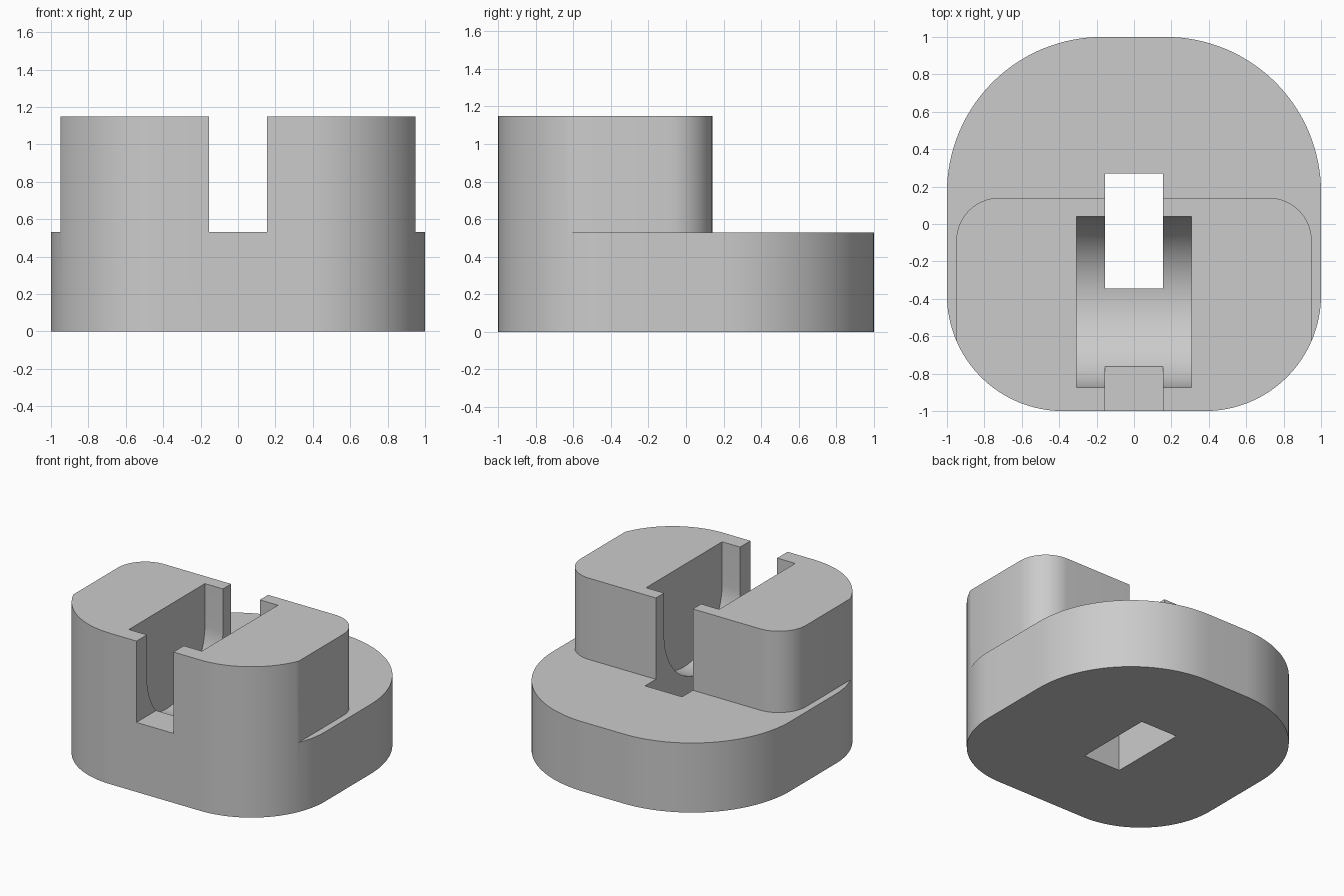
import bpy
from math import sin, cos, pi
from mathutils import Vector

cube = bpy.data.objects.get("Cube")
if cube:
    bpy.data.objects.remove(cube, do_unlink=True)

grey = bpy.data.materials.new("plain_grey")
grey.use_nodes = True
grey.diffuse_color = (0.6, 0.6, 0.6, 1)
grey.node_tree.nodes["Principled BSDF"].inputs["Base Color"].default_value = (0.6, 0.6, 0.6, 1)


def arc(cx, cy, r, start, end, steps=32):
    """Points along an arc, angles in quarter turns."""
    angles = [(start + (end - start) * i / steps) * pi / 2 for i in range(steps + 1)]
    return [(cx + r * cos(a), cy + r * sin(a)) for a in angles]


def prism(name, profile, low, high, along_x=False):
    """Extrude a 2D profile along z, or a (y, z) profile along x."""
    def place(p, h):
        return Vector((h, *p)) if along_x else Vector((*p, h))
    n = len(profile)
    verts = [place(p, low) for p in profile] + [place(p, high) for p in profile]
    faces = [list(range(n))[::-1], list(range(n, 2 * n))]
    faces += [(i, (i + 1) % n, n + (i + 1) % n, n + i) for i in range(n)]
    mesh = bpy.data.meshes.new(name)
    mesh.from_pydata(verts, [], faces)
    mesh.materials.append(grey)
    obj = bpy.data.objects.new(name, mesh)
    bpy.context.collection.objects.link(obj)
    return obj


def box_profile(x, y0, y1):
    return [(-x, y0), (x, y0), (x, y1), (-x, y1)]


def cut(target, cutter):
    cutter.hide_render = True
    mod = target.modifiers.new("cut", "BOOLEAN")
    mod.operation = "DIFFERENCE"
    mod.solver = "EXACT"
    mod.object = cutter
    bpy.ops.object.select_all(action="DESELECT")
    bpy.context.view_layer.objects.active = target
    target.select_set(True)
    bpy.ops.object.modifier_apply(modifier=mod.name)
    bpy.data.objects.remove(cutter, do_unlink=True)


TOP, STEP = 1.15, 0.53
FRONT_R, BACK_R = 0.62, 0.83
f, b = 1 - FRONT_R, 1 - BACK_R

# Full-height body: broad rounding at the back, tighter at the front
outline = (arc(f, -f, FRONT_R, -1, 0) + arc(b, b, BACK_R, 0, 1)
           + arc(-b, b, BACK_R, 1, 2) + arc(-f, -f, FRONT_R, 2, 3))
body = prism("roller_housing", outline, 0, TOP)

# Step: clear everything around the raised block
W, BACK, R = 0.95, 0.14, 0.23
surround = ([(-W, -1.2), (-1.2, -1.2), (-1.2, 1.2), (1.2, 1.2), (1.2, -1.2), (W, -1.2)]
            + arc(W - R, BACK - R, R, 0, 1, 16) + arc(R - W, BACK - R, R, 1, 2, 16))
cut(body, prism("step_cutter", surround[::-1], STEP, 1.4))

# Round-bottomed well, open at the top
well = arc(-0.417, 0.83, 0.458, -2, 0, 48) + [(0.041, 1.4), (-0.875, 1.4)]
cut(body, prism("well_cutter", well, -0.308, 0.308, along_x=True))

# Slot from front to back, and the shaft through the floor
cut(body, prism("slot_cutter", box_profile(0.156, -1.2, 0.2), STEP, 1.4))
cut(body, prism("shaft_cutter", box_profile(0.156, -0.345, 0.27), -0.2, 1.4))

bpy.ops.object.select_all(action="DESELECT")
bpy.context.view_layer.objects.active = body
body.select_set(True)
bpy.ops.object.shade_smooth_by_angle(angle=pi / 6)
